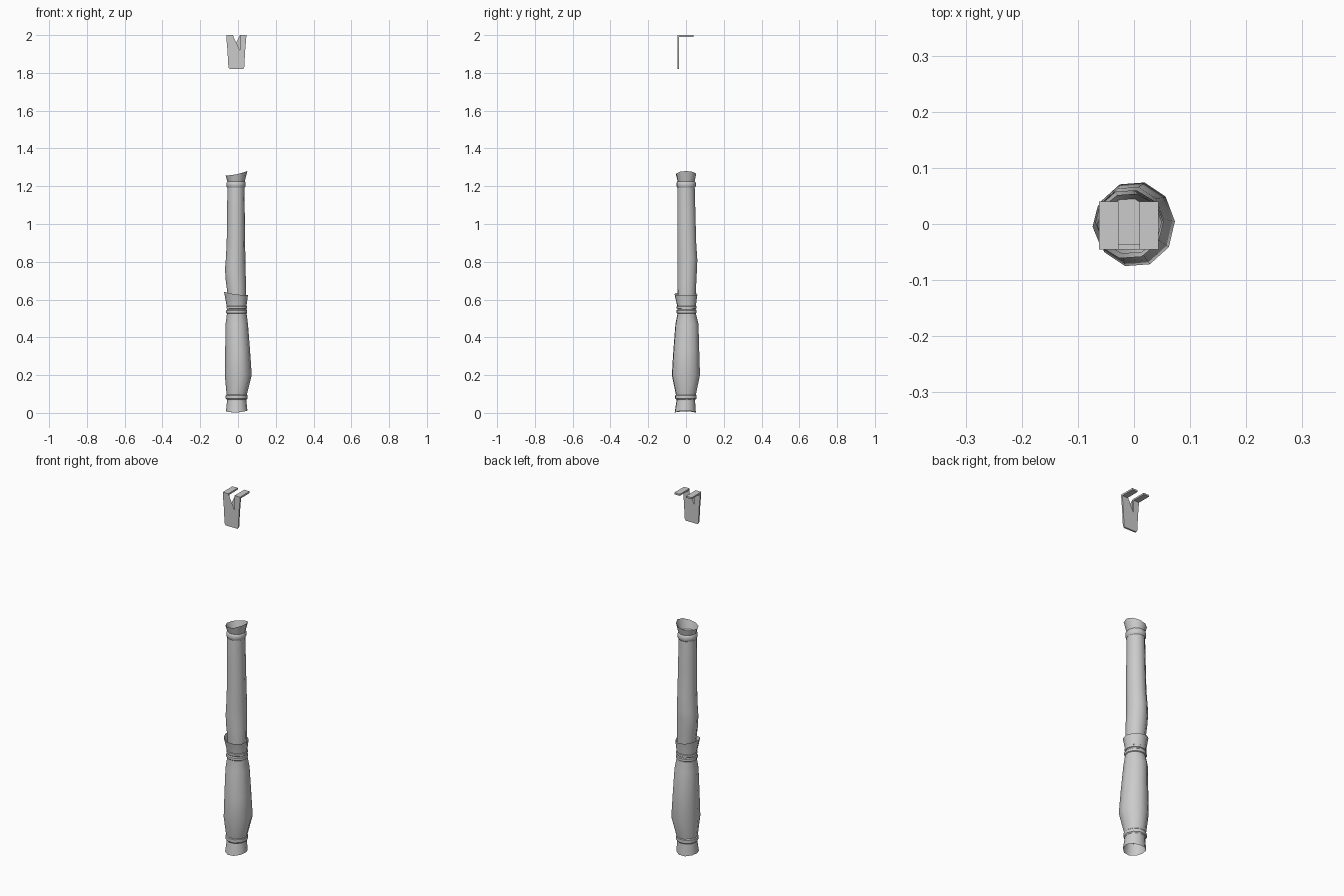
import bpy, bmesh, math

if "Cube" in bpy.data.objects:
    bpy.data.objects.remove(bpy.data.objects["Cube"])

SIDES = 10
PHASE = math.radians(4)


def finish(name, bm, angle=40):
    bmesh.ops.recalc_face_normals(bm, faces=bm.faces)
    me = bpy.data.meshes.new(name)
    bm.to_mesh(me)
    bm.free()
    ob = bpy.data.objects.new(name, me)
    bpy.context.collection.objects.link(ob)
    bpy.ops.object.select_all(action='DESELECT')
    ob.select_set(True)
    bpy.context.view_layer.objects.active = ob
    bpy.ops.object.shade_smooth_by_angle(angle=math.radians(angle))
    return ob


def tube(name, rows, cap_row=None, closed=False):
    """Loft of rings: (z, xmin, xmax, ymin, ymax, tilt along x, wave)."""
    bm = bmesh.new()
    rings = []
    for z, x0, x1, y0, y1, tilt, wave in rows:
        ring = []
        for i in range(SIDES):
            a = PHASE + 2 * math.pi * i / SIDES
            c, s = math.cos(a), math.sin(a)
            x = (x0 + x1) / 2 + (x1 - x0) / 2 * c
            y = (y0 + y1) / 2 + (y1 - y0) / 2 * s / 0.97
            ring.append(bm.verts.new((x, y, z + tilt * c + wave * math.cos(2 * a))))
        rings.append(ring)
    pairs = list(zip(rings, rings[1:]))
    if closed:
        pairs.append((rings[-1], rings[0]))
    for lo, hi in pairs:
        for i in range(SIDES):
            j = (i + 1) % SIDES
            bm.faces.new((lo[i], lo[j], hi[j], hi[i]))
    if cap_row is not None:
        bm.faces.new(rings[cap_row])
    return finish(name, bm)


def band(name, z, h, x0, x1, y0, y1, t=0.005):
    """Raised trim ring around a sleeve."""
    tube(name, [(z, x0 + t, x1 - t, y0 + t, y1 - t, 0, 0),
                (z + h * .2, x0, x1, y0, y1, 0, 0),
                (z + h * .8, x0, x1, y0, y1, 0, 0),
                (z + h, x0 + t, x1 - t, y0 + t, y1 - t, 0, 0)], closed=True)


# lower sleeve: flared foot, wide belly, flared open cuff
tube("lower_sleeve", [
    (0.006, -.064, .050, -.060, .052, .002, .004),
    (0.065, -.058, .044, -.050, .048, 0, 0),
    (0.100, -.061, .048, -.054, .053, 0, 0),
    (0.200, -.070, .073, -.075, .074, 0, 0),
    (0.330, -.068, .064, -.067, .070, 0, 0),
    (0.470, -.066, .053, -.056, .066, 0, 0),
    (0.530, -.058, .045, -.044, .051, 0, 0),
    (0.565, -.060, .045, -.046, .052, 0, 0),
    (0.630, -.074, .053, -.061, .060, -.008, .003)], cap_row=1)
band("lower_foot_band", .070, .028, -.065, .050, -.057, .056)
band("lower_cuff_band", .525, .022, -.063, .049, -.050, .056)
band("lower_cuff_band_top", .550, .018, -.062, .048, -.049, .055)

# upper sleeve: elbow bulge, slim shaft, flared uneven cuff
tube("upper_sleeve", [
    (0.560, -.052, .040, -.042, .049, 0, 0),
    (0.640, -.057, .043, -.045, .052, 0, 0),
    (0.700, -.065, .042, -.046, .055, 0, 0),
    (0.760, -.069, .040, -.046, .058, 0, 0),
    (0.810, -.065, .039, -.046, .060, 0, 0),
    (0.900, -.060, .038, -.046, .054, 0, 0),
    (1.050, -.058, .036, -.046, .050, 0, 0),
    (1.200, -.056, .034, -.045, .046, 0, 0),
    (1.222, -.055, .035, -.043, .045, 0, 0),
    (1.266, -.066, .050, -.053, .054, .012, .003)], cap_row=8)
band("upper_cuff_band", 1.192, .034, -.061, .040, -.050, .052)

# forked clip: tapered slotted plate with two prongs bent to the back
bm = bmesh.new()
CX = -.009


def prism(bottom, top):
    vs = [bm.verts.new(p) for p in bottom + top]
    for f in ((0, 1, 2, 3), (7, 6, 5, 4), (0, 4, 5, 1),
              (1, 5, 6, 2), (2, 6, 7, 3), (3, 7, 4, 0)):
        bm.faces.new([vs[i] for i in f])


# outline of one half, mirrored about the clip's centre line
half = [(0, 1.820), (.036, 1.820), (.042, 1.830), (.047, 1.920),
        (.053, 1.990), (.053, 2.0), (.019, 2.0), (.019, 1.920)]
outline = half + [(-x, z) for x, z in reversed(half) if x > 0]
Y = (-.045, -.036)
front, back = [[bm.verts.new((CX + x, y, z)) for x, z in outline] for y in Y]
n = len(outline)
bm.faces.new(front)
bm.faces.new(back[::-1])
for i in range(n):
    j = (i + 1) % n
    bm.faces.new((front[i], back[i], back[j], front[j]))
for s in (-1, 1):
    a, b = CX + s * .019, CX + s * .053
    prism([(a, Y[1], 1.991), (b, Y[1], 1.991), (b, .040, 1.991), (a, .040, 1.991)],
          [(a, Y[1], 2.0), (b, Y[1], 2.0), (b, .040, 2.0), (a, .040, 2.0)])
bmesh.ops.triangulate(bm, faces=[f for f in bm.faces if len(f.verts) > 4])
finish("forked_clip", bm, 30)
